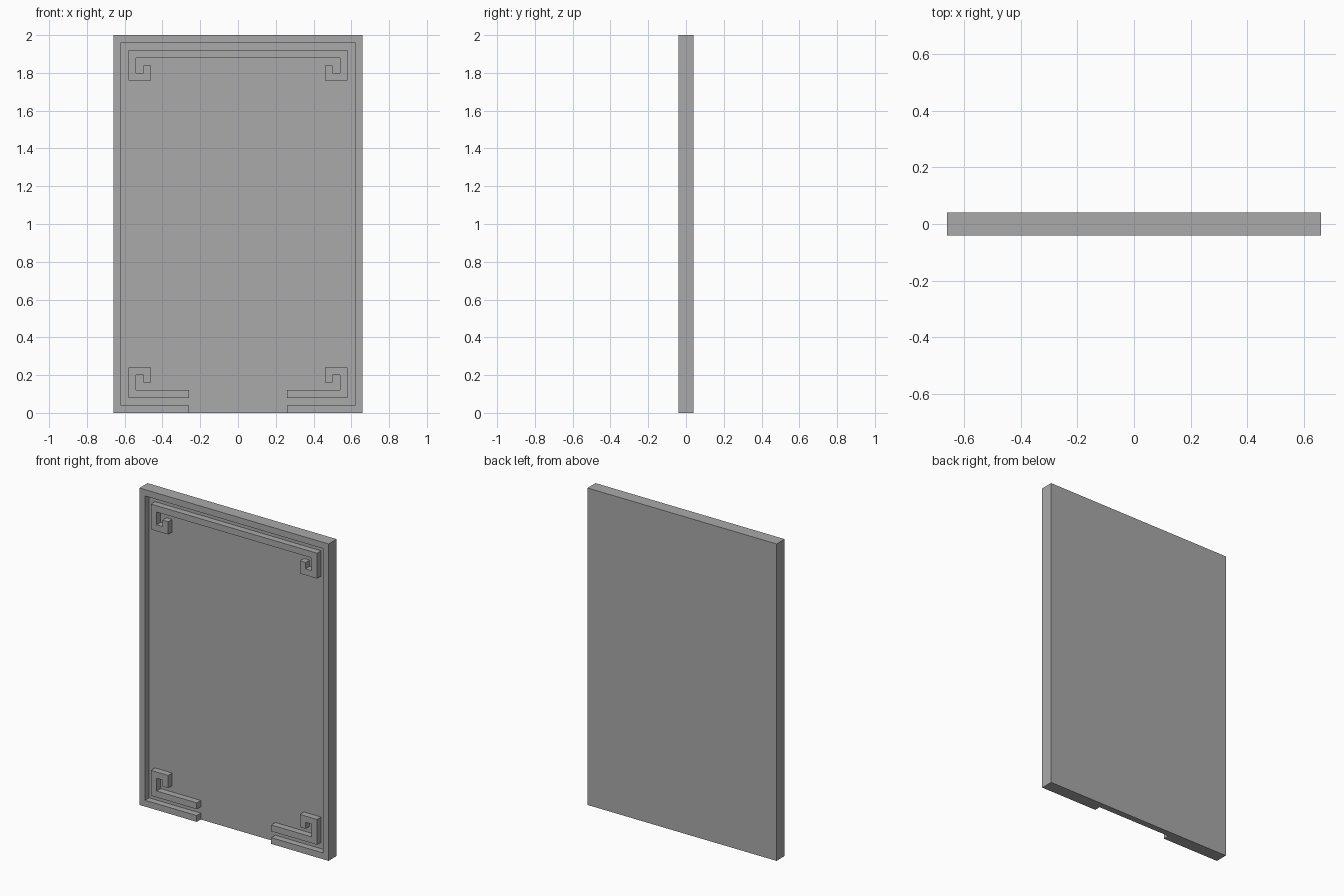
import bpy
import bmesh
from mathutils import Vector

cube = bpy.data.objects.get("Cube")
if cube:
    bpy.data.objects.remove(cube, do_unlink=True)

BAR = 0.04                    # width of every bar and gap
HALF_W, HEIGHT = 0.66, 2.0
FRONT, BACK = -0.04, 0.04     # slab faces; the recess floor lies at y = 0

grey = bpy.data.materials.new("plain grey")
grey.use_nodes = True
colour = (0.4, 0.4, 0.4, 1)
grey.diffuse_color = colour
grey.node_tree.nodes["Principled BSDF"].inputs["Base Color"].default_value = colour


def prism(name, outline, y0, y1):
    """Extrude an (x, z) outline from y0 to y1."""
    bm = bmesh.new()
    face = bm.faces.new([bm.verts.new((x, y0, z)) for x, z in outline])
    made = bmesh.ops.extrude_face_region(bm, geom=[face])["geom"]
    moved = [v for v in made if isinstance(v, bmesh.types.BMVert)]
    bmesh.ops.translate(bm, verts=moved, vec=(0, y1 - y0, 0))
    bmesh.ops.recalc_face_normals(bm, faces=bm.faces)
    mesh = bpy.data.meshes.new(name)
    bm.to_mesh(mesh)
    bm.free()
    mesh.materials.append(grey)
    obj = bpy.data.objects.new(name, mesh)
    bpy.context.scene.collection.objects.link(obj)
    return obj


def ribbon(path):
    """Outline of a square-cornered band that follows a centre line."""
    pts = [Vector(p) for p in path]
    normals = []
    for a, b in zip(pts, pts[1:]):
        d = (b - a).normalized()
        normals.append(Vector((-d.y, d.x)))
    offsets = [normals[0]]
    offsets += [m + n for m, n in zip(normals, normals[1:])]
    offsets.append(normals[-1])
    left = [p + o * BAR / 2 for p, o in zip(pts, offsets)]
    right = [p - o * BAR / 2 for p, o in zip(pts, offsets)]
    return left + right[::-1]


def mirrored(points):
    return [(-x, z) for x, z in reversed(points)]


# Slab with a raised border, open in the middle of the bottom edge
half_slab = [(HALF_W, 0), (HALF_W, HEIGHT)]
panel = prism("framed_panel", half_slab + mirrored(half_slab), FRONT, BACK)

half_recess = [(0.26, -0.1), (0.26, BAR), (HALF_W - BAR, BAR),
               (HALF_W - BAR, HEIGHT - BAR)]
cutter = prism("recess_cutter", half_recess + mirrored(half_recess), -0.1, 0)
cutter.hide_render = True
cut = panel.modifiers.new("recess", "BOOLEAN")
cut.operation = "DIFFERENCE"
cut.solver = "EXACT"
cut.object = cutter
bpy.context.view_layer.objects.active = panel
bpy.ops.object.modifier_apply(modifier=cut.name)
bpy.data.objects.remove(cutter, do_unlink=True)

# Top bar with a square scroll at each end
top_half = [(0, 1.9), (0.56, 1.9), (0.56, 1.78), (0.48, 1.78), (0.48, 1.84)]
prism("top_scroll_bar", ribbon(mirrored(top_half)[:-1] + top_half[1:]), 0.005, FRONT)

# Short scroll bars in the bottom corners
bottom = [(0.26, 0.1), (0.56, 0.1), (0.56, 0.22), (0.48, 0.22), (0.48, 0.16)]
prism("bottom_left_scroll", ribbon(bottom), 0.005, FRONT)
prism("bottom_right_scroll", ribbon(mirrored(bottom)), 0.005, FRONT)
